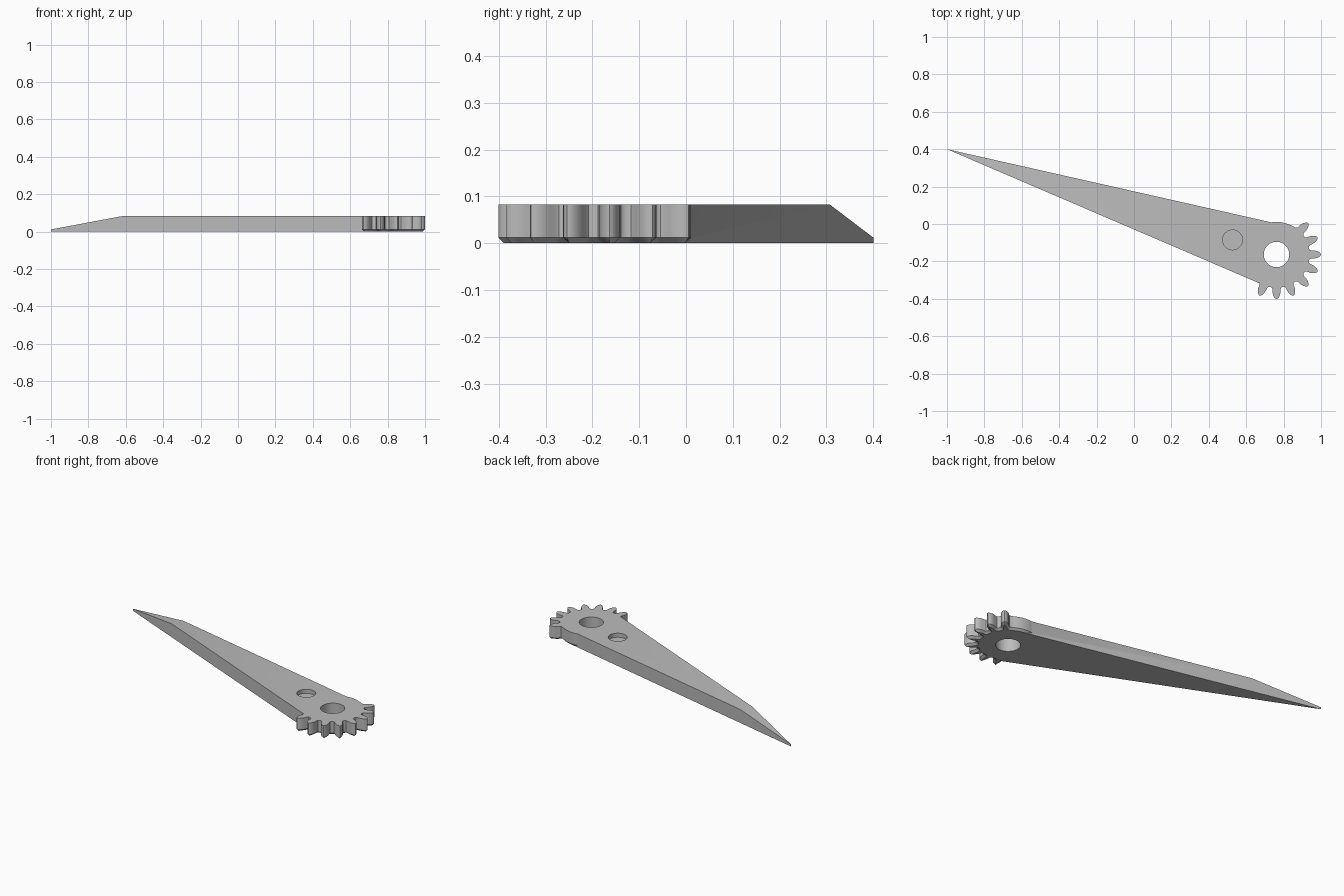
import bpy
import bmesh
from math import cos, sin, radians
from mathutils import Vector

cube = bpy.data.objects.get("Cube")
if cube:
    bpy.data.objects.remove(cube, do_unlink=True)

HEIGHT = 0.083          # overall thickness
CHAMFER = 0.012         # chamfer under the gear, also the tip thickness
HUB = Vector((0.762, -0.163, 0))
ROOT = 0.174            # gear root radius
PITCH = 22.5            # degrees between teeth

grey = bpy.data.materials.new("light_grey")
grey.use_nodes = True
grey.diffuse_color = (0.5, 0.5, 0.5, 1)
grey.node_tree.nodes["Principled BSDF"].inputs["Base Color"].default_value = (0.5, 0.5, 0.5, 1)


def make_object(name, bm):
    bmesh.ops.recalc_face_normals(bm, faces=bm.faces)
    mesh = bpy.data.meshes.new(name)
    bm.to_mesh(mesh)
    bm.free()
    mesh.materials.append(grey)
    obj = bpy.data.objects.new(name, mesh)
    bpy.context.collection.objects.link(obj)
    return obj


def loft(name, rings):
    """Join equal-length outlines with side faces and cap both ends."""
    bm = bmesh.new()
    rows = [[bm.verts.new(p) for p in ring] for ring in rings]
    for a, b in zip(rows, rows[1:]):
        for i in range(len(a)):
            j = (i + 1) % len(a)
            bm.faces.new((a[i], a[j], b[j], b[i]))
    bm.faces.new(rows[0])
    bm.faces.new(rows[-1])
    return make_object(name, bm)


def cylinder(name, centre, radius, bottom, top, sides=48):
    def ring(z):
        return [(centre[0] + radius * cos(radians(360 * i / sides)),
                 centre[1] + radius * sin(radians(360 * i / sides)), z) for i in range(sides)]
    return loft(name, [ring(bottom), ring(top)])


# Half of one tooth: distance from the hub, half width
HALF_TOOTH = [(ROOT, 0.030), (0.178, 0.0245), (0.185, 0.022), (0.203, 0.0215),
              (0.218, 0.018), (0.229, 0.012), (0.236, 0.005)]


def gear_outline(z, inset):
    half = [(r - inset, max(w - inset, w * 0.2)) for r, w in HALF_TOOTH]
    tooth = [(r, -w) for r, w in half] + [(0.238 - inset, 0)] + [(r, w) for r, w in reversed(half)]
    points = []
    for k in range(8):
        a = radians(-112.5 + PITCH * k)
        for r, t in tooth:
            points.append(HUB + Vector((r * cos(a) - t * sin(a), r * sin(a) + t * cos(a), z)))
    # Plain arc on the toothless side
    for deg in range(60, 233, 4):
        a = radians(deg)
        points.append(HUB + Vector(((ROOT - inset) * cos(a), (ROOT - inset) * sin(a), z)))
    return points


gear = loft("gear", [gear_outline(0, CHAMFER), gear_outline(CHAMFER, 0), gear_outline(HEIGHT, 0)])

# Tapered blade with a sloping tip
tip = Vector((-1, 0.4, 0))
low = Vector((0.68, -0.321, 0))
inner = Vector((0.80, -0.25, 0))
high = Vector((0.80, -0.006, 0))
up = Vector((0, 0, HEIGHT))
bm = bmesh.new()
tb, lb, ib, hb = [bm.verts.new(p) for p in (tip, low, inner, high)]
tt = bm.verts.new(tip + Vector((0, 0, CHAMFER)))
lt, it, ht = [bm.verts.new(p + up) for p in (low, inner, high)]
ridge_low = bm.verts.new(tip.lerp(low, 0.226) + up)
ridge_high = bm.verts.new(tip.lerp(high, 0.23) + up)
for face in ((tb, lb, ib, hb), (ridge_low, lt, it, ht, ridge_high), (tt, ridge_low, ridge_high),
             (tb, lb, lt, ridge_low, tt), (tb, hb, ht, ridge_high, tt),
             (lb, ib, it, lt), (ib, hb, ht, it)):
    bm.faces.new(face)
blade = make_object("geared_pointer_arm", bm)

# Bore through the hub and shallow round pocket
bore = cylinder("bore_cutter", HUB, 0.068, -0.1, 0.2)
pocket = cylinder("pocket_cutter", (0.527, -0.085), 0.053, HEIGHT - 0.025, 0.2)

bpy.ops.object.select_all(action='DESELECT')
bpy.context.view_layer.objects.active = blade
blade.select_set(True)
for tool, operation in ((gear, 'UNION'), (bore, 'DIFFERENCE'), (pocket, 'DIFFERENCE')):
    tool.hide_render = True
    mod = blade.modifiers.new(tool.name, 'BOOLEAN')
    mod.operation = operation
    mod.solver = 'EXACT'
    mod.object = tool
    bpy.ops.object.modifier_apply(modifier=mod.name)
    bpy.data.objects.remove(tool, do_unlink=True)

bpy.ops.object.shade_smooth_by_angle(angle=radians(30))
